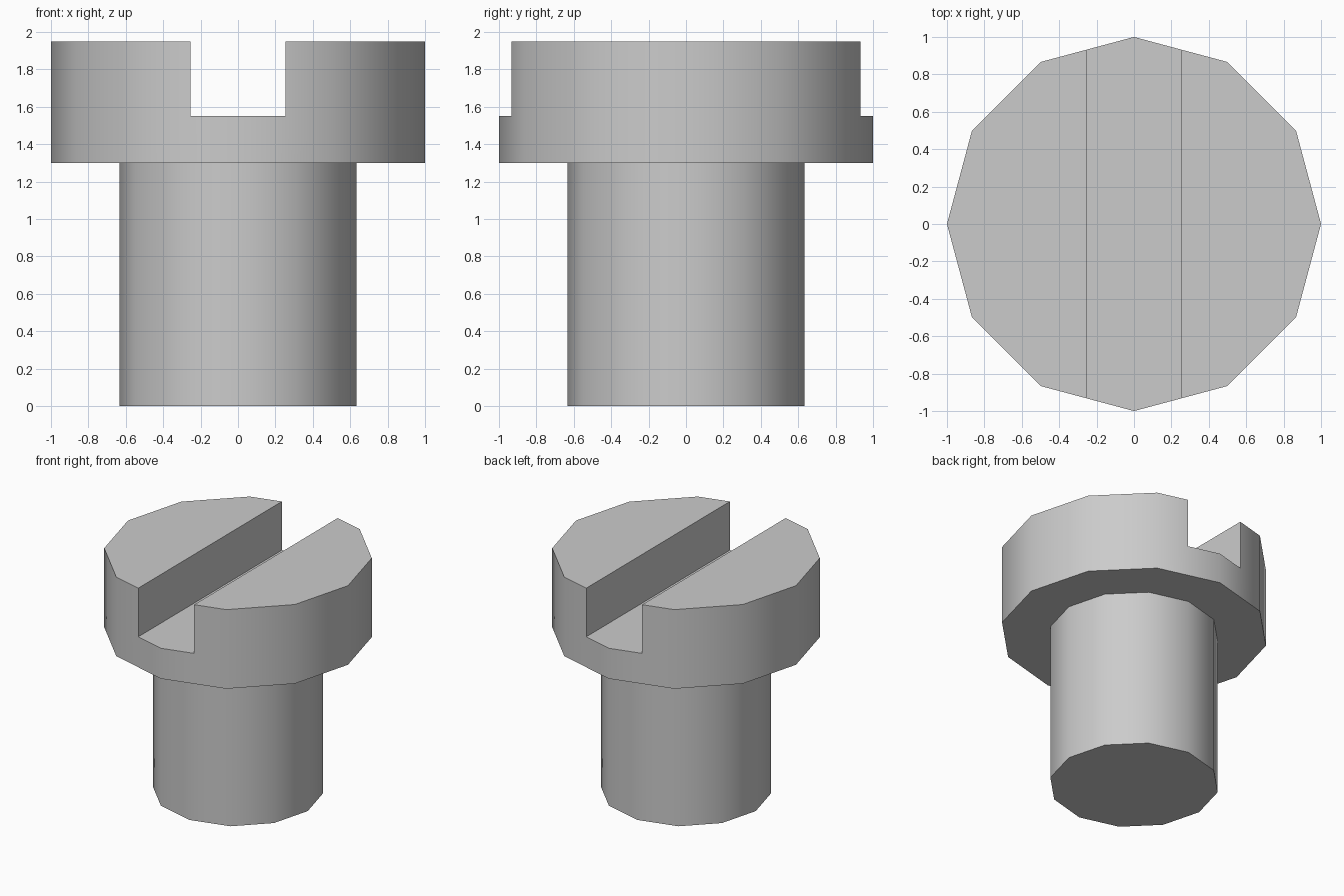
import bpy, bmesh, math

if "Cube" in bpy.data.objects:
    bpy.data.objects.remove(bpy.data.objects["Cube"])

SIDES = 12
SHAFT_R, HEAD_R = 0.634, 1.0
SHAFT_TOP, SLOT_FLOOR, TOP = 1.3, 1.55, 1.95
SLOT_HALF = 0.254


def lathe(name, profile):
    """Revolve an (r, z) outline into a closed 12-sided solid."""
    bm = bmesh.new()
    rings = []
    for r, z in profile:
        rings.append([bm.verts.new((r * math.cos(2 * math.pi * i / SIDES),
                                    r * math.sin(2 * math.pi * i / SIDES), z))
                      for i in range(SIDES)])
    for low, high in zip(rings, rings[1:]):
        for i in range(SIDES):
            j = (i + 1) % SIDES
            bm.faces.new((low[i], low[j], high[j], high[i]))
    bm.faces.new(rings[0][::-1])
    bm.faces.new(rings[-1])
    bmesh.ops.recalc_face_normals(bm, faces=bm.faces)
    mesh = bpy.data.meshes.new(name)
    bm.to_mesh(mesh)
    bm.free()
    obj = bpy.data.objects.new(name, mesh)
    bpy.context.collection.objects.link(obj)
    return obj


# Shaft and wider head as one solid
screw = lathe("slotted_screw", [(SHAFT_R, 0), (SHAFT_R, SHAFT_TOP),
                                (HEAD_R, SHAFT_TOP), (HEAD_R, TOP)])

# Slot running front to back across the head
bpy.ops.mesh.primitive_cube_add(size=1, location=(0, 0, SLOT_FLOOR + 0.5))
cutter = bpy.context.object
cutter.name = "slot_cutter"
cutter.scale = (2 * SLOT_HALF, 3, 1)
cutter.hide_render = True

slot = screw.modifiers.new("slot", 'BOOLEAN')
slot.operation = 'DIFFERENCE'
slot.solver = 'EXACT'
slot.object = cutter

bpy.ops.object.select_all(action='DESELECT')
bpy.context.view_layer.objects.active = screw
screw.select_set(True)
bpy.ops.object.modifier_apply(modifier=slot.name)
bpy.data.objects.remove(cutter)

# Rounded shading on the sides, crisp rims and slot
bpy.ops.object.shade_smooth_by_angle(angle=math.radians(40))
